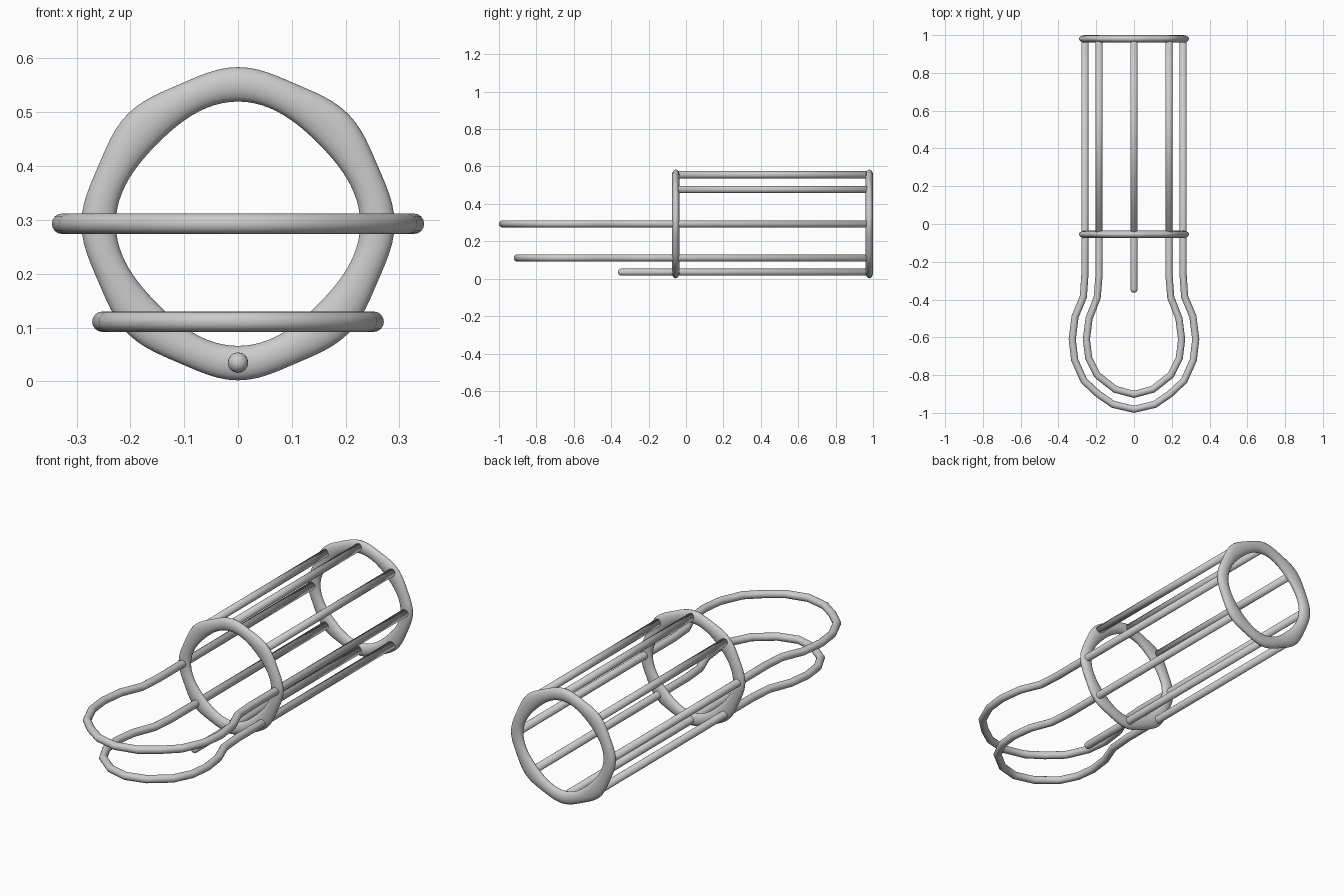
import bpy, bmesh
from math import sin, cos, pi, sqrt

if "Cube" in bpy.data.objects:
    bpy.data.objects.remove(bpy.data.objects["Cube"])

CZ = 0.293      # height of the cage axis
ROD = 0.019     # rod radius
BACK, FRONT = 0.98, -0.055


def finish(name, bm):
    bmesh.ops.recalc_face_normals(bm, faces=bm.faces)
    me = bpy.data.meshes.new(name)
    bm.to_mesh(me)
    bm.free()
    me.shade_smooth()
    ob = bpy.data.objects.new(name, me)
    bpy.context.collection.objects.link(ob)


def ring(name, y, n=96, m=16):
    # rounded eight-sided hoop with a flattened oval section
    bm = bmesh.new()
    rows = []
    for i in range(n):
        a = 2 * pi * i / n
        outer = 0.2855 + 0.0045 * cos(8 * a) + 0.001 * cos(4 * a)
        inner = 0.219 + 0.008 * cos(4 * a)
        mid, half = (outer + inner) / 2, (outer - inner) / 2
        row = []
        for j in range(m):
            b = 2 * pi * j / m
            r = mid + half * cos(b)
            row.append(bm.verts.new((r * cos(a), y + 0.02 * sin(b), CZ + r * sin(a))))
        rows.append(row)
    for i in range(n):
        p, q = rows[i], rows[(i + 1) % n]
        for j in range(m):
            k = (j + 1) % m
            bm.faces.new((p[j], p[k], q[k], q[j]))
    finish(name, bm)


def rod(name, path, z, round_end=False, m=16):
    # round tube along a flat path, with mitred corners and capped ends
    pts = [(x, y, ROD) for x, y in path]
    if round_end:
        x, y, _ = pts.pop()
        for t in (0, 0.3, 0.55, 0.75, 0.9, 0.98):
            pts.append((x, y + ROD * (1 - t), ROD * sqrt(1 - t * t)))
    bm = bmesh.new()
    rows = []
    for i, (x, y, r) in enumerate(pts):
        a, b = pts[max(i - 1, 0)], pts[min(i + 1, len(pts) - 1)]
        dx, dy = b[0] - a[0], b[1] - a[1]
        d = sqrt(dx * dx + dy * dy)
        nx, ny = -dy / d, dx / d
        rows.append([bm.verts.new((x + nx * r * cos(2 * pi * j / m),
                                   y + ny * r * cos(2 * pi * j / m),
                                   z + r * sin(2 * pi * j / m))) for j in range(m)])
    for p, q in zip(rows, rows[1:]):
        for j in range(m):
            k = (j + 1) % m
            bm.faces.new((p[j], p[k], q[k], q[j]))
    bm.faces.new(rows[0])
    bm.faces.new(rows[-1])
    finish(name, bm)


def loop(name, half, z):
    # half path mirrored into a long U
    rod(name, half + [(-x, y) for x, y in reversed(half[:-1])], z)


# Two hoops
ring("front_ring", FRONT)
ring("back_ring", BACK)

# Long bulb-ended loops
loop("upper_loop", [(-0.26, BACK), (-0.26, -0.27), (-0.268, -0.385), (-0.312, -0.49),
                    (-0.327, -0.61), (-0.314, -0.72), (-0.265, -0.83),
                    (-0.13, -0.94), (0, -0.981)][:7]
     + [(-0.19, -0.90), (-0.11, -0.955), (0, -0.981)], CZ)
loop("lower_loop", [(-0.185, BACK), (-0.185, -0.27), (-0.195, -0.39), (-0.238, -0.50),
                    (-0.252, -0.61), (-0.24, -0.71), (-0.195, -0.80),
                    (-0.10, -0.875), (0, -0.902)], 0.111)

# Straight rods between the hoops
rod("top_rod", [(0, BACK), (0, FRONT)], 0.556)
for side, s in (("left", -1), ("right", 1)):
    rod(side + "_shoulder_rod", [(0.185 * s, BACK), (0.185 * s, FRONT)], 0.477)

# Bottom rod with a rounded tip that projects forward
rod("bottom_rod", [(0, BACK), (0, -0.364)], 0.035, round_end=True)
